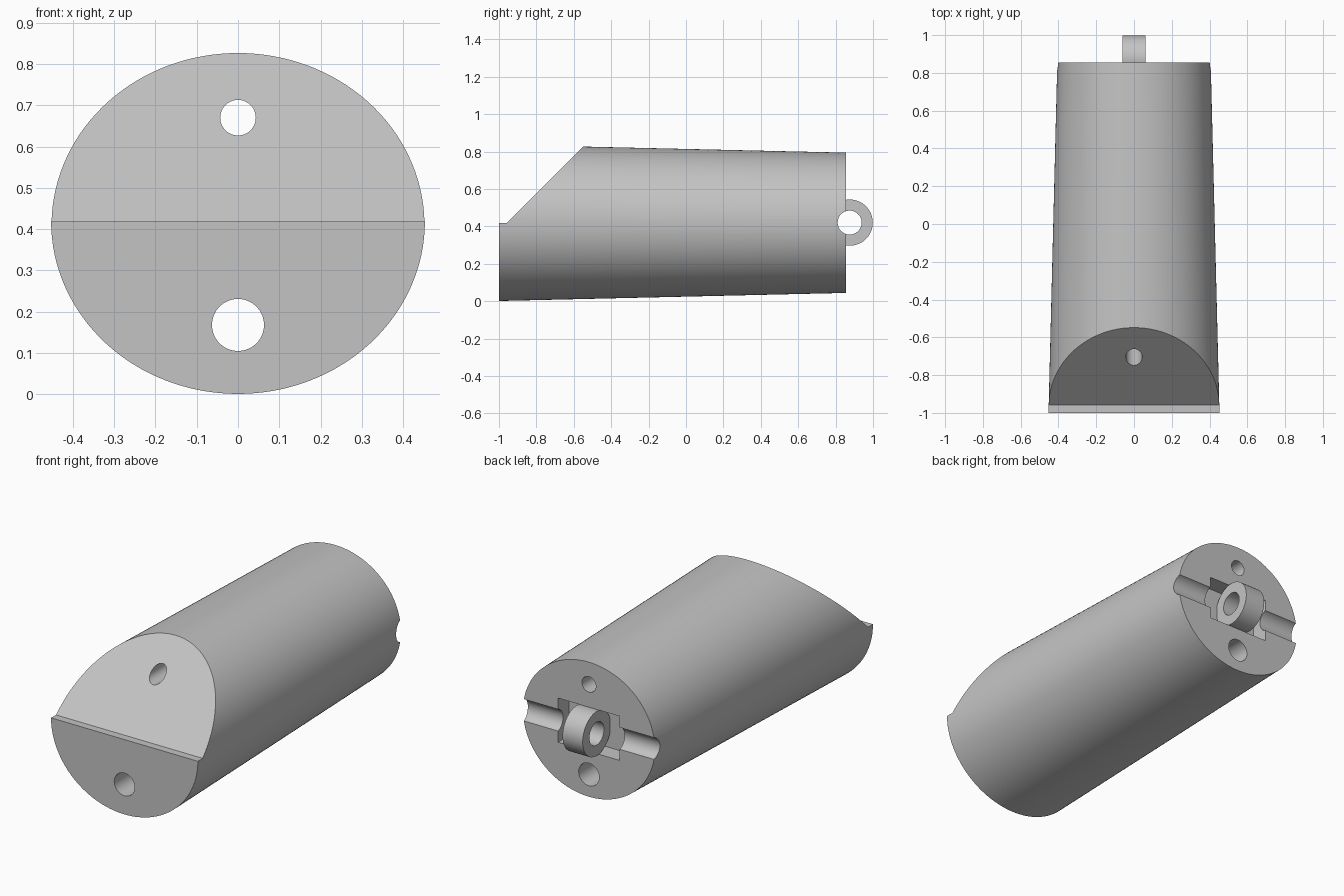
import bpy, bmesh
from math import radians, pi

cube = bpy.data.objects.get("Cube")
if cube:
    bpy.data.objects.remove(cube, do_unlink=True)

FRONT, BACK = -1.0, 0.855      # end faces along y
AXIS_Z = 0.42                  # height of the centre line
PIN_Y, PIN_R = 0.875, 0.064    # cross pin line and radius

grey = bpy.data.materials.new("plain_grey")
grey.use_nodes = True
colour = (0.55, 0.55, 0.55, 1)
grey.diffuse_color = colour
grey.node_tree.nodes["Principled BSDF"].inputs["Base Color"].default_value = colour


def tube(name, r1, r2, length, centre, axis, sides=64):
    """Cylinder or cone along x or y."""
    turn = (0, pi / 2, 0) if axis == "x" else (-pi / 2, 0, 0)
    bpy.ops.mesh.primitive_cone_add(vertices=sides, radius1=r1, radius2=r2,
                                    depth=length, location=centre, rotation=turn)
    ob = bpy.context.object
    ob.name = name
    ob.data.materials.append(grey)
    return ob


def prism(name, profile, half_width):
    """Extrude a (y, z) profile across x."""
    bm = bmesh.new()
    face = bm.faces.new([bm.verts.new((-half_width, y, z)) for y, z in profile])
    new = bmesh.ops.extrude_face_region(bm, geom=[face])["geom"]
    verts = [g for g in new if isinstance(g, bmesh.types.BMVert)]
    bmesh.ops.translate(bm, verts=verts, vec=(2 * half_width, 0, 0))
    bmesh.ops.recalc_face_normals(bm, faces=bm.faces)
    mesh = bpy.data.meshes.new(name)
    bm.to_mesh(mesh)
    bm.free()
    mesh.materials.append(grey)
    ob = bpy.data.objects.new(name, mesh)
    bpy.context.collection.objects.link(ob)
    return ob


def cut(target, cutter):
    """Subtract the cutter and discard it."""
    cutter.hide_render = True
    mod = target.modifiers.new("cut", "BOOLEAN")
    mod.operation, mod.solver, mod.object = "DIFFERENCE", "EXACT", cutter
    bpy.context.view_layer.objects.active = target
    bpy.ops.object.modifier_apply(modifier=mod.name)
    bpy.data.objects.remove(cutter, do_unlink=True)


def finish(ob):
    bpy.ops.object.select_all(action="DESELECT")
    ob.select_set(True)
    bpy.context.view_layer.objects.active = ob
    bpy.ops.object.shade_smooth_by_angle(angle=radians(30))


# Tapered oval body
body = tube("body", 0.418, 0.375, BACK - FRONT,
            (0, (FRONT + BACK) / 2, 0.419), "y", 128)
body.scale.x = 1.083
bpy.ops.object.transform_apply(location=True, rotation=True, scale=True)

# Sloped mouth with a narrow ledge
cut(body, prism("mouth_cutter", [(-1.2, 0.418), (-0.957, 0.418),
                                 (-0.357, 1.018), (-1.2, 1.018)], 0.7))

# Two lengthwise bores
for z, r in ((0.67, 0.043), (0.168, 0.063)):
    cut(body, tube("bore_cutter", r, r, 3, (0, 0, z), "y"))

# Rear pocket and cross groove
low, high = AXIS_Z - 0.123, AXIS_Z + 0.123
cut(body, prism("pocket_cutter", [(0.758, low), (1.1, low),
                                  (1.1, high), (0.758, high)], 0.19))
cut(body, tube("groove_cutter", PIN_R, PIN_R, 2, (0, PIN_Y, AXIS_Z), "x"))
finish(body)

# Ring lug seated in the pocket
lug = tube("ring_lug", 0.1235, 0.1235, 0.124, (0, PIN_Y, AXIS_Z), "x", 96)
cut(lug, tube("lug_cutter", PIN_R, PIN_R, 1, (0, PIN_Y, AXIS_Z), "x"))
finish(lug)
